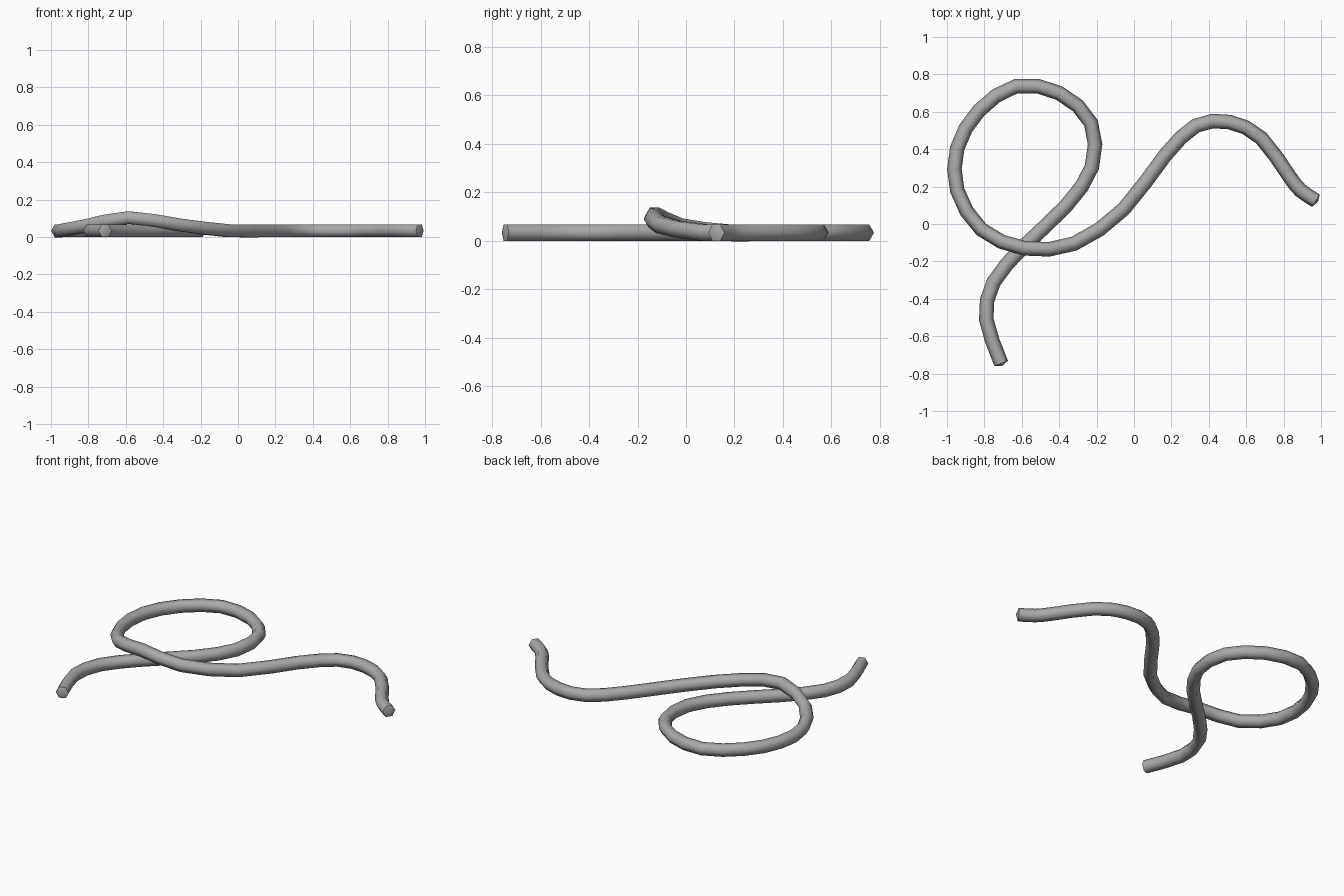
import bpy
import bmesh
import math
from mathutils import Vector

cube = bpy.data.objects.get("Cube")
if cube:
    bpy.data.objects.remove(cube, do_unlink=True)

RADIUS = 0.039
SIDES = 6
REST = RADIUS * math.sin(math.pi / 3)   # centre height when lying on the floor
TIP = 0.014

# Path of the rope on the floor; the third value is the lift above it
PATH = [
    (-.71, -.745, 0), (-.79, -.51, 0), (-.75, -.31, 0), (-.585, -.115, 0),
    (-.365, .095, 0), (-.225, .305, 0), (-.23, .54, 0), (-.40, .70, 0),
    (-.63, .737, 0), (-.83, .605, 0), (-.945, .405, 0), (-.945, .18, 0),
    (-.815, -.03, .025), (-.585, -.13, .07), (-.32, -.105, .032),
    (-.055, .08, 0), (.165, .365, 0), (.33, .525, 0), (.51, .545, 0),
    (.68, .46, 0), (.83, .255, 0), (.89, .18, 0), (.972, .125, 0),
]


def smooth_path(points):
    """Add one curved midpoint between each pair of points."""
    pts = [Vector(p) + Vector((0, 0, REST)) for p in points]
    ext = [2 * pts[0] - pts[1]] + pts + [2 * pts[-1] - pts[-2]]
    out = []
    for a, b, c, d in zip(ext, ext[1:], ext[2:], ext[3:]):
        out += [b, (9 * (b + c) - a - d) / 16]
    return out + [pts[-1]]


def sweep(name, centres, mat):
    """Sweep a six-sided section along the path and close it with low points."""
    bm = bmesh.new()
    rings = []
    last = len(centres) - 1
    for i, c in enumerate(centres):
        along = (centres[min(i + 1, last)] - centres[max(i - 1, 0)]).normalized()
        side = along.cross(Vector((0, 0, 1))).normalized()
        up = side.cross(along)
        ring = []
        for k in range(SIDES):
            a = math.tau * k / SIDES
            ring.append(bm.verts.new(c + RADIUS * (math.cos(a) * side + math.sin(a) * up)))
        rings.append(ring)
    for r, s in zip(rings, rings[1:]):
        for k in range(SIDES):
            n = (k + 1) % SIDES
            bm.faces.new((r[k], r[n], s[n], s[k]))
    # End caps
    for ring, end, inner in ((rings[0], centres[0], centres[1]),
                             (rings[-1], centres[-1], centres[-2])):
        tip = bm.verts.new(end + TIP * (end - inner).normalized())
        for k in range(SIDES):
            bm.faces.new((ring[k], ring[(k + 1) % SIDES], tip))
    bmesh.ops.recalc_face_normals(bm, faces=bm.faces)
    mesh = bpy.data.meshes.new(name)
    bm.to_mesh(mesh)
    bm.free()
    mesh.materials.append(mat)
    obj = bpy.data.objects.new(name, mesh)
    bpy.context.collection.objects.link(obj)
    bpy.ops.object.select_all(action='DESELECT')
    obj.select_set(True)
    bpy.context.view_layer.objects.active = obj
    bpy.ops.object.shade_smooth_by_angle(angle=math.radians(62))
    return obj


grey = bpy.data.materials.new("rope grey")
grey.use_nodes = True
grey.diffuse_color = (0.4, 0.4, 0.4, 1)
grey.node_tree.nodes["Principled BSDF"].inputs["Base Color"].default_value = (0.4, 0.4, 0.4, 1)

sweep("rope", smooth_path(PATH), grey)
